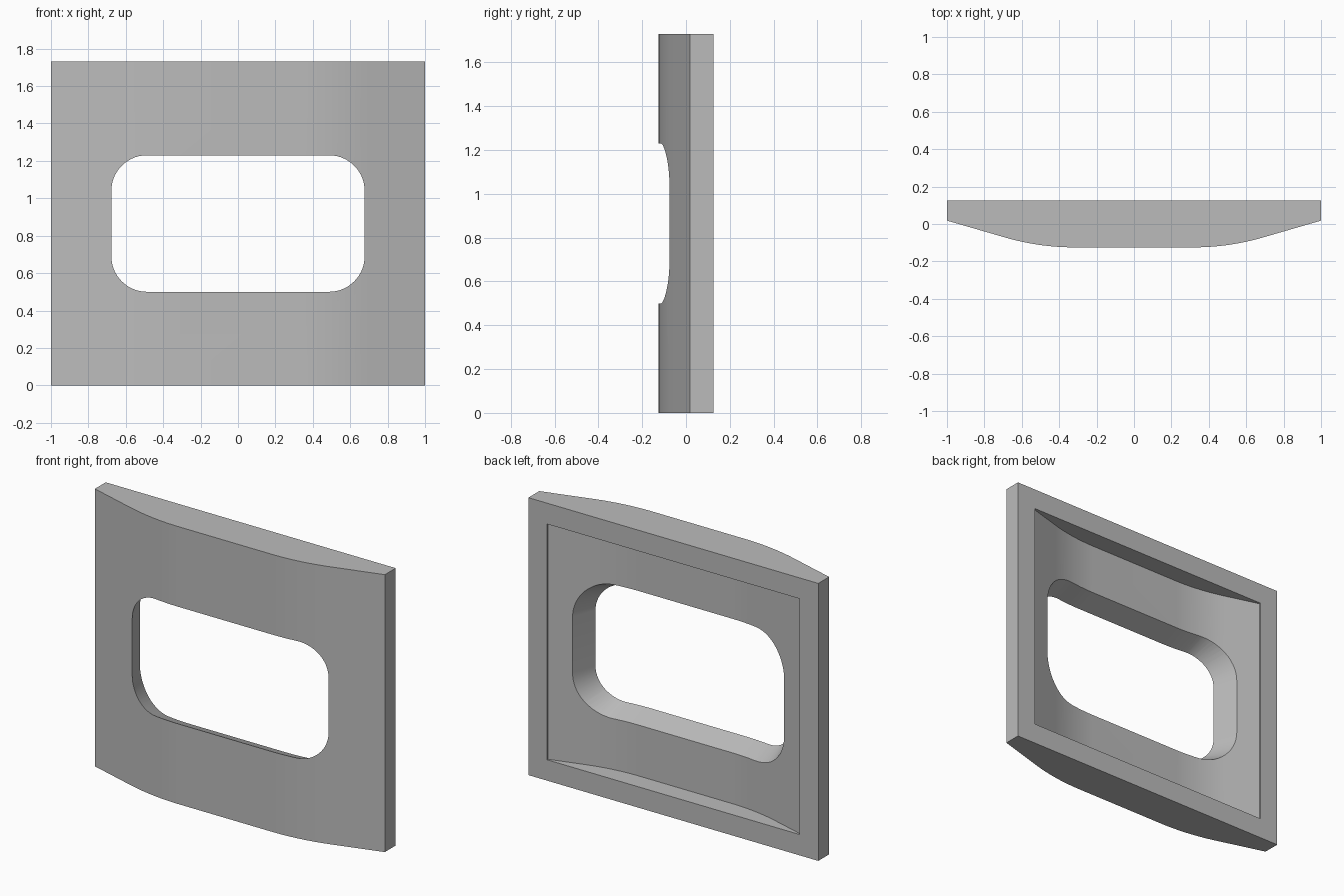
import bpy, bmesh, math

# Overall dimensions
HALF_W, HEIGHT, BACK, FRONT = 1.0, 1.73, 0.125, -0.125
FLAT, RADIUS, BEND = 0.317, 1.335, math.radians(16.2)
WALL, BORDER = 0.13, 0.13

if "Cube" in bpy.data.objects:
    bpy.data.objects.remove(bpy.data.objects["Cube"])


def bowed(x, inset=0.0):
    """Depth of the bowed front: flat middle, arc, straight sloping side."""
    r, d = RADIUS - inset, abs(x) - FLAT
    end = r * math.sin(BEND)
    centre = FRONT + RADIUS
    if d <= 0:
        return FRONT + inset
    if d < end:
        return centre - math.sqrt(r * r - d * d)
    return centre - r * math.cos(BEND) + (d - end) * math.tan(BEND)


def make_object(name, bm):
    bmesh.ops.recalc_face_normals(bm, faces=bm.faces)
    mesh = bpy.data.meshes.new(name)
    bm.to_mesh(mesh)
    bm.free()
    obj = bpy.data.objects.new(name, mesh)
    bpy.context.collection.objects.link(obj)
    return obj


def loft(name, rings):
    bm = bmesh.new()
    loops = [[bm.verts.new(p) for p in ring] for ring in rings]
    n = len(loops[0])
    for a, b in zip(loops, loops[1:]):
        for i in range(n):
            j = (i + 1) % n
            bm.faces.new((a[i], a[j], b[j], b[i]))
    bm.faces.new(loops[0])
    bm.faces.new(loops[-1])
    return make_object(name, bm)


def bowed_prism(name, half_w, inset, back, z0, z1, steps=16):
    end = (RADIUS - inset) * math.sin(BEND)
    right = [FLAT + end * i / steps for i in range(steps + 1)] + [half_w]
    xs = [-x for x in reversed(right)] + right
    outline = [(x, bowed(x, inset)) for x in xs]
    outline += [(half_w, back), (-half_w, back)]
    return loft(name, [[(x, y, z) for x, y in outline] for z in (z0, z1)])


def rounded_rectangle(half_w, half_h, r, arc_steps=14, side_steps=32):
    pts = []
    corners = ((1, 1), (-1, 1), (-1, -1), (1, -1))
    for k, (sx, sz) in enumerate(corners):
        for i in range(arc_steps + 1):
            a = math.pi / 2 * (k + i / arc_steps)
            pts.append((sx * (half_w - r) + r * math.cos(a),
                        sz * (half_h - r) + r * math.sin(a)))
        # split the long sides so that they follow the bow
        if k % 2 == 0:
            x, z = pts[-1]
            pts += [(x * (1 - 2 * i / side_steps), z)
                    for i in range(1, side_steps)]
    return pts


def opening_cutter():
    """Rounded opening that widens towards the back, following the bow."""
    rings = []
    for t, plane in ((-0.05, -0.4), (-0.05, None), (1.05, None), (1.05, 0.4)):
        grow = 0.053 * t
        shape = rounded_rectangle(0.677 + grow, 0.365 + grow, 0.19 + grow)
        rings.append([(x, bowed(x, WALL * t) if plane is None else plane,
                       HEIGHT / 2 + z) for x, z in shape])
    return loft("opening_cutter", rings)


# Bowed frame body, with a rear pocket and a central opening
panel = bowed_prism("bowed_frame_panel", HALF_W, 0, BACK, 0, HEIGHT)
pocket = bowed_prism("pocket_cutter", HALF_W - BORDER, WALL, 0.4,
                     BORDER, HEIGHT - BORDER)
opening = opening_cutter()

bpy.ops.object.select_all(action='DESELECT')
panel.select_set(True)
bpy.context.view_layer.objects.active = panel
for cutter in (pocket, opening):
    cutter.hide_render = True
    mod = panel.modifiers.new(cutter.name, 'BOOLEAN')
    mod.operation, mod.solver, mod.object = 'DIFFERENCE', 'EXACT', cutter
    bpy.ops.object.modifier_apply(modifier=mod.name)
    bpy.data.objects.remove(cutter)

# Plain grey finish
grey = bpy.data.materials.new("plain_grey")
grey.use_nodes = True
colour = (0.5, 0.5, 0.5, 1)
grey.diffuse_color = colour
grey.node_tree.nodes["Principled BSDF"].inputs["Base Color"].default_value = colour
panel.data.materials.clear()
panel.data.materials.append(grey)
bpy.ops.object.shade_smooth_by_angle(angle=math.radians(15))
